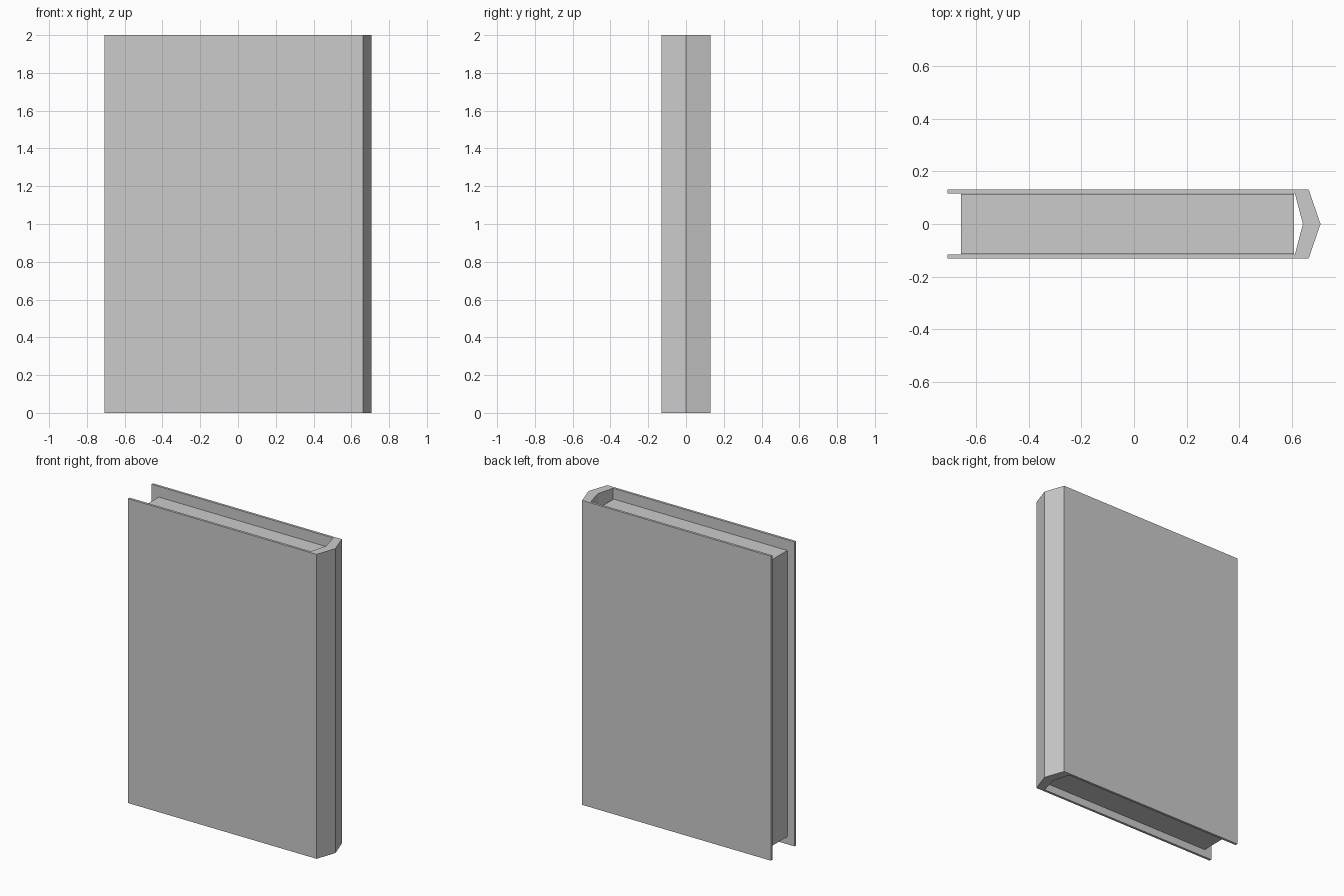
import bpy, bmesh

if "Cube" in bpy.data.objects:
    bpy.data.objects.remove(bpy.data.objects["Cube"])


def extrude_profile(name, points, z0, z1):
    """Closed prism from an xy outline (counter-clockwise)."""
    bm = bmesh.new()
    face = bm.faces.new([bm.verts.new((x, y, z0)) for x, y in points])
    result = bmesh.ops.extrude_face_region(bm, geom=[face], use_keep_orig=True)
    top = [v for v in result["geom"] if isinstance(v, bmesh.types.BMVert)]
    bmesh.ops.translate(bm, verts=top, vec=(0, 0, z1 - z0))
    bmesh.ops.recalc_face_normals(bm, faces=bm.faces)
    mesh = bpy.data.meshes.new(name)
    bm.to_mesh(mesh)
    bm.free()
    obj = bpy.data.objects.new(name, mesh)
    bpy.context.collection.objects.link(obj)
    return obj


# Cover: two boards joined by a pointed spine, mirrored about y = 0
OUT, INN = 0.131, 0.115
outer = [(-0.708, -OUT), (0.663, -OUT), (0.708, 0), (0.663, OUT), (-0.708, OUT)]
inner = [(-0.708, INN), (0.611, INN), (0.641, 0), (0.611, -INN), (-0.708, -INN)]
extrude_profile("cover", outer + inner, 0.0, 2.0)

# Page block: set back from the cover edges
P = INN - 0.0005
extrude_profile("pages", [(-0.656, -P), (0.607, -P), (0.607, P), (-0.656, P)], 0.05, 1.93)
